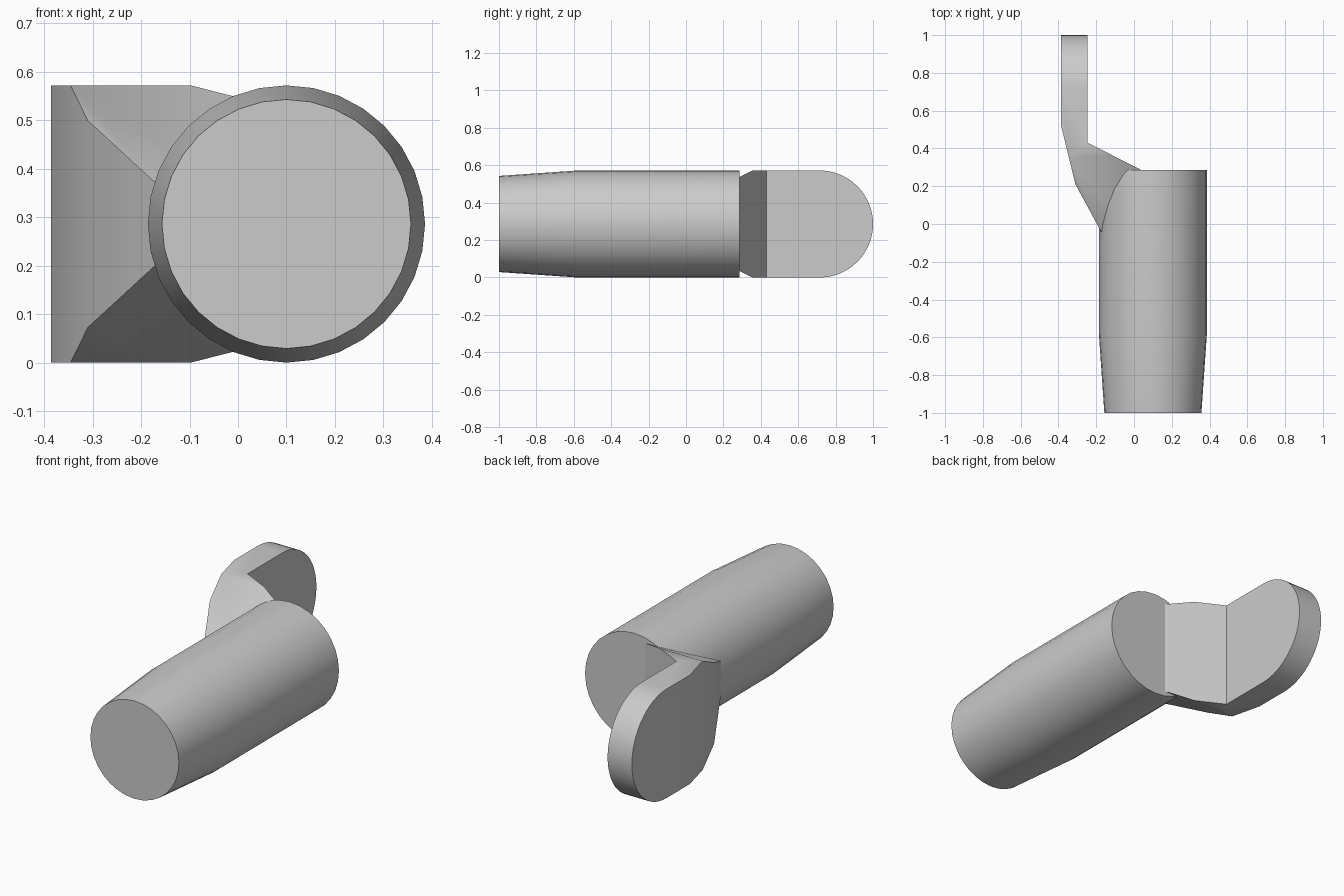
import bpy
import bmesh
from math import sin, cos, pi, radians
from mathutils import Vector

if "Cube" in bpy.data.objects:
    bpy.data.objects.remove(bpy.data.objects["Cube"], do_unlink=True)

R = 0.286        # handle radius, also half the bracket height
CX = 0.1         # handle axis offset

grey = bpy.data.materials.new("plain grey")
grey.use_nodes = True
grey.diffuse_color = (0.6, 0.6, 0.6, 1)
grey.node_tree.nodes["Principled BSDF"].inputs["Base Color"].default_value = (0.6, 0.6, 0.6, 1)


def make_object(name, bm):
    bmesh.ops.recalc_face_normals(bm, faces=bm.faces)
    mesh = bpy.data.meshes.new(name)
    bm.to_mesh(mesh)
    bm.free()
    obj = bpy.data.objects.new(name, mesh)
    mesh.materials.append(grey)
    bpy.context.collection.objects.link(obj)
    return obj


def prism(name, outline, direction):
    """Extrude a flat outline along a vector."""
    bm = bmesh.new()
    face = bm.faces.new([bm.verts.new(p) for p in outline])
    result = bmesh.ops.extrude_face_region(bm, geom=[face], use_keep_orig=True)
    verts = [g for g in result["geom"] if isinstance(g, bmesh.types.BMVert)]
    bmesh.ops.translate(bm, verts=verts, vec=Vector(direction))
    return make_object(name, bm)


def activate(obj):
    bpy.ops.object.select_all(action='DESELECT')
    obj.select_set(True)
    bpy.context.view_layer.objects.active = obj


def smooth(obj):
    activate(obj)
    bpy.ops.object.shade_smooth_by_angle(angle=radians(30))


# Round handle: tapered front, straight rear
bm = bmesh.new()
SIDES = 32
rings = []
for y, r in ((-1, 0.257), (-0.58, R), (0.286, R)):
    rings.append([bm.verts.new((CX + r * cos(2 * pi * i / SIDES), y,
                                R + r * sin(2 * pi * i / SIDES)))
                  for i in range(SIDES)])
for a, b in zip(rings, rings[1:]):
    for i in range(SIDES):
        j = (i + 1) % SIDES
        bm.faces.new((a[i], a[j], b[j], b[i]))
bm.faces.new(rings[0])
bm.faces.new(rings[-1])
handle = make_object("handle", bm)
smooth(handle)

# Cranked bracket: bent plan outline, full height and a little over
plan = [(-0.386, 1.1), (-0.386, 0.52), (-0.31, 0.21), (-0.18, -0.03),
        (-0.13, -0.12), (0.04, -0.12), (0.04, 0.285), (-0.245, 0.43), (-0.245, 1.1)]
bracket = prism("bracket", [(x, y, -0.1) for x, y in plan], (0, 0, 0.8))

# Side outline: rounded tip, tapering into the handle
arc = [(1 - R + R * cos(t), R + R * sin(t))
       for t in (-pi / 2 + pi * i / 32 for i in range(33))]
side = arc + [(0.355, 2 * R), (-0.2, 0.295), (-0.2, 0.277), (0.355, 0)]
cutter = prism("bracket_cutter", [(-0.6, y, z) for y, z in side], (1, 0, 0))
cutter.hide_render = True

activate(bracket)
mod = bracket.modifiers.new("side_outline", 'BOOLEAN')
mod.operation = 'INTERSECT'
mod.solver = 'EXACT'
mod.object = cutter
bpy.ops.object.modifier_apply(modifier=mod.name)
bpy.data.objects.remove(cutter, do_unlink=True)
smooth(bracket)
